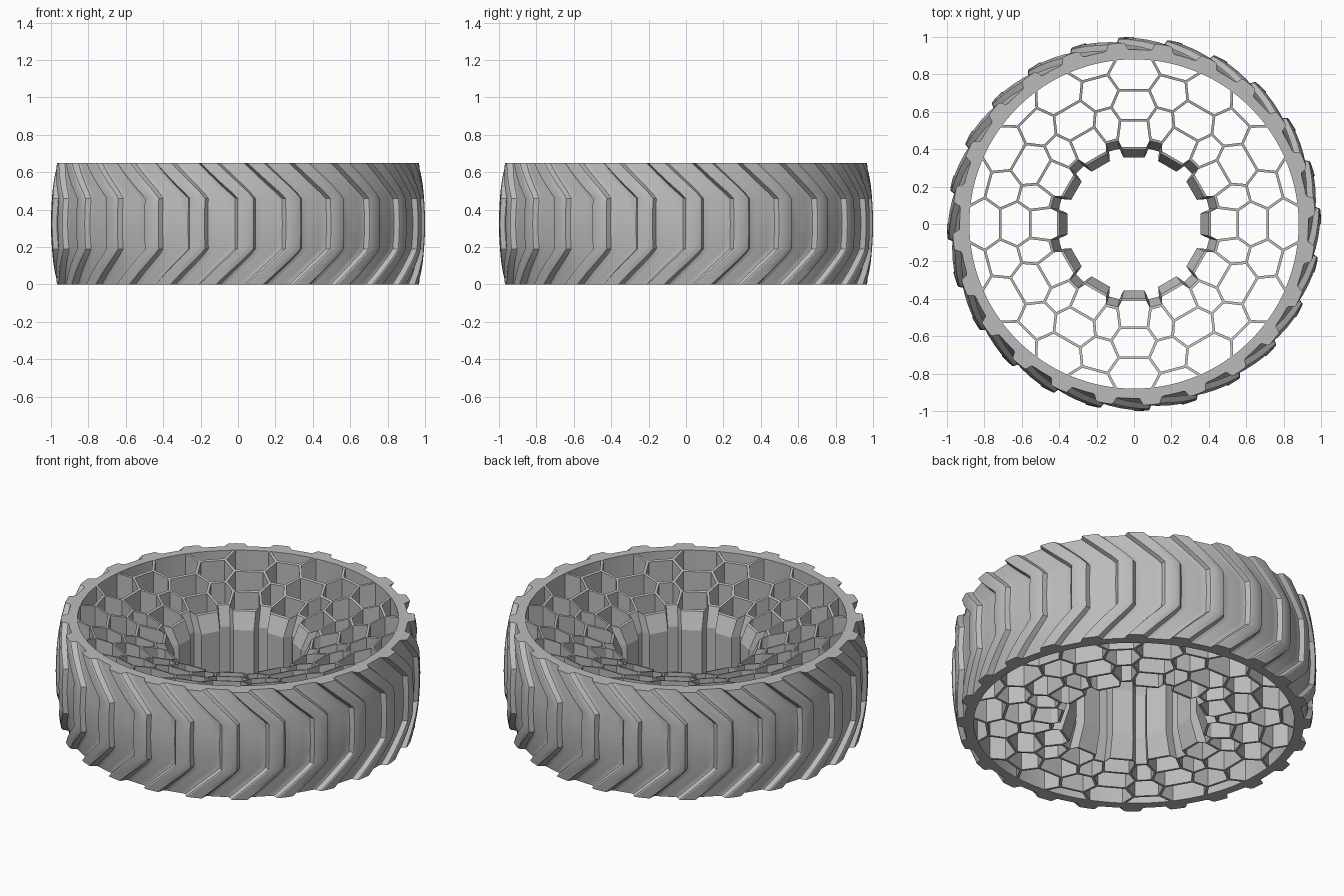
import bpy, bmesh
from math import sin, cos, pi, radians
from mathutils import Vector

cube = bpy.data.objects.get("Cube")
if cube:
    bpy.data.objects.remove(cube, do_unlink=True)

HEIGHT, RIM_INNER = 0.65, 0.88
LUGS, COLUMNS = 24, 24

rubber = bpy.data.materials.new("grey_rubber")
rubber.use_nodes = True
grey = (0.5, 0.5, 0.5, 1)
rubber.diffuse_color = grey
rubber.node_tree.nodes["Principled BSDF"].inputs["Base Color"].default_value = grey


def polar(r, a, z=0.0):
    return Vector((r * cos(a), r * sin(a), z))


def bowl_top(r):
    """Upper height of the dished web at radius r."""
    return HEIGHT - 0.3 * max(0, RIM_INNER - r)


def finish(bm, name, smooth=False):
    bmesh.ops.recalc_face_normals(bm, faces=bm.faces)
    mesh = bpy.data.meshes.new(name)
    bm.to_mesh(mesh)
    bm.free()
    mesh.materials.append(rubber)
    obj = bpy.data.objects.new(name, mesh)
    bpy.context.collection.objects.link(obj)
    if smooth:
        bpy.ops.object.select_all(action='DESELECT')
        obj.select_set(True)
        bpy.context.view_layer.objects.active = obj
        bpy.ops.object.shade_smooth_by_angle(angle=radians(30))
    return obj


def loft(bm, loops):
    """Join a closed sequence of closed loops with quads."""
    rows = [[bm.verts.new(p) for p in loop] for loop in loops]
    for i, a in enumerate(rows):
        b = rows[(i + 1) % len(rows)]
        for j in range(len(a)):
            k = (j + 1) % len(a)
            bm.faces.new((a[j], a[k], b[k], b[j]))


# Tyre: barrel-shaped band with raised chevron bars
pitch = 2 * pi / LUGS
# Bar cross-section: (angle from bar centre, share of bar height)
section = [(-0.066, 0), (-0.056, 0.1), (-0.042, 0.9), (-0.034, 1), (0, 1),
           (0.034, 1), (0.042, 0.9), (0.056, 0.1), (0.066, 0),
           (0.098, 0), (0.131, 0), (0.164, 0)]
heights = [0, 0.06, 0.12, 0.16, 0.19, 0.26, 0.325, 0.39, 0.46, 0.49, 0.53, 0.59, HEIGHT]


def tyre_loop(z, inner=False):
    t = abs(z / HEIGHT * 2 - 1)
    skew = 0.205 * max(0, (t - 0.43) / 0.57)
    crown = 1.0 - 0.03 * t * t
    raised = 0.03 + 0.008 * t
    widen = 1 + 0.12 * min(1, max(0, (t - 0.4) / 0.2))
    loop = []
    for n in range(LUGS):
        for a, share in section:
            offset = a * widen if abs(a) < 0.07 else a
            angle = -pi / 2 + 0.04 + n * pitch + offset - skew
            radius = RIM_INNER if inner else crown - raised * (1 - share)
            loop.append(polar(radius, angle, z))
    return loop


bm = bmesh.new()
loft(bm, [tyre_loop(z) for z in heights]
     + [tyre_loop(HEIGHT, True), tyre_loop(0, True)])
finish(bm, "tyre_band", smooth=True)


# Honeycomb web: thin upright walls with a dished upper edge
def wall(bm, p, q, thick=0.014):
    along = (q - p).normalized()
    side = Vector((-along.y, along.x, 0)) * thick / 2
    p, q = p - along * thick * 0.3, q + along * thick * 0.3
    base = [p + side, q + side, q - side, p - side]
    low = [bm.verts.new(v) for v in base]
    high = [bm.verts.new((v.x, v.y, bowl_top(v.length))) for v in base]
    bm.faces.new(low)
    bm.faces.new(high)
    for i in range(4):
        j = (i + 1) % 4
        bm.faces.new((low[i], low[j], high[j], high[i]))


# Cell corners, inside to outside: (radius, half angle of the cross edge)
HUB_EVEN = (0.41, radians(9))
EVEN = [(0.56, radians(7.6)), (0.72, radians(6.5)), (RIM_INNER, radians(6.5))]
ODD = [(0.46, radians(4)), (0.635, radians(4)), (0.81, radians(5))]
step = 2 * pi / COLUMNS
bm = bmesh.new()
for c in range(COLUMNS):
    mid = c * step
    # Cross edges of the cells in this column
    for r, half in (ODD[1:] if c % 2 else EVEN[:2]):
        wall(bm, polar(r, mid - half), polar(r, mid + half))
    # Slanted edges zigzagging to the neighbouring columns
    if c % 2 == 0:
        for s in (-1, 1):
            for i, (r, half) in enumerate(EVEN):
                corner = polar(r, mid + s * half)
                for far_r, far_half in ODD[i:i + 2]:
                    wall(bm, corner, polar(far_r, mid + s * (step - far_half)))
finish(bm, "honeycomb_web")


# Hub: toothed sleeve whose bore narrows in the middle
def hub_loop(shift, z=None):
    loop = []
    for c in range(COLUMNS):
        r, half = ODD[0] if c % 2 else HUB_EVEN
        r += shift
        for s in (-1, 1):
            loop.append(polar(r, c * step + s * half, bowl_top(r) if z is None else z))
    return loop


bm = bmesh.new()
loft(bm, [hub_loop(0.007, 0), hub_loop(0.007), hub_loop(-0.007),
          hub_loop(-0.05, 0.41), hub_loop(-0.05, 0.14), hub_loop(-0.007, 0)])
finish(bm, "hub_sleeve")
